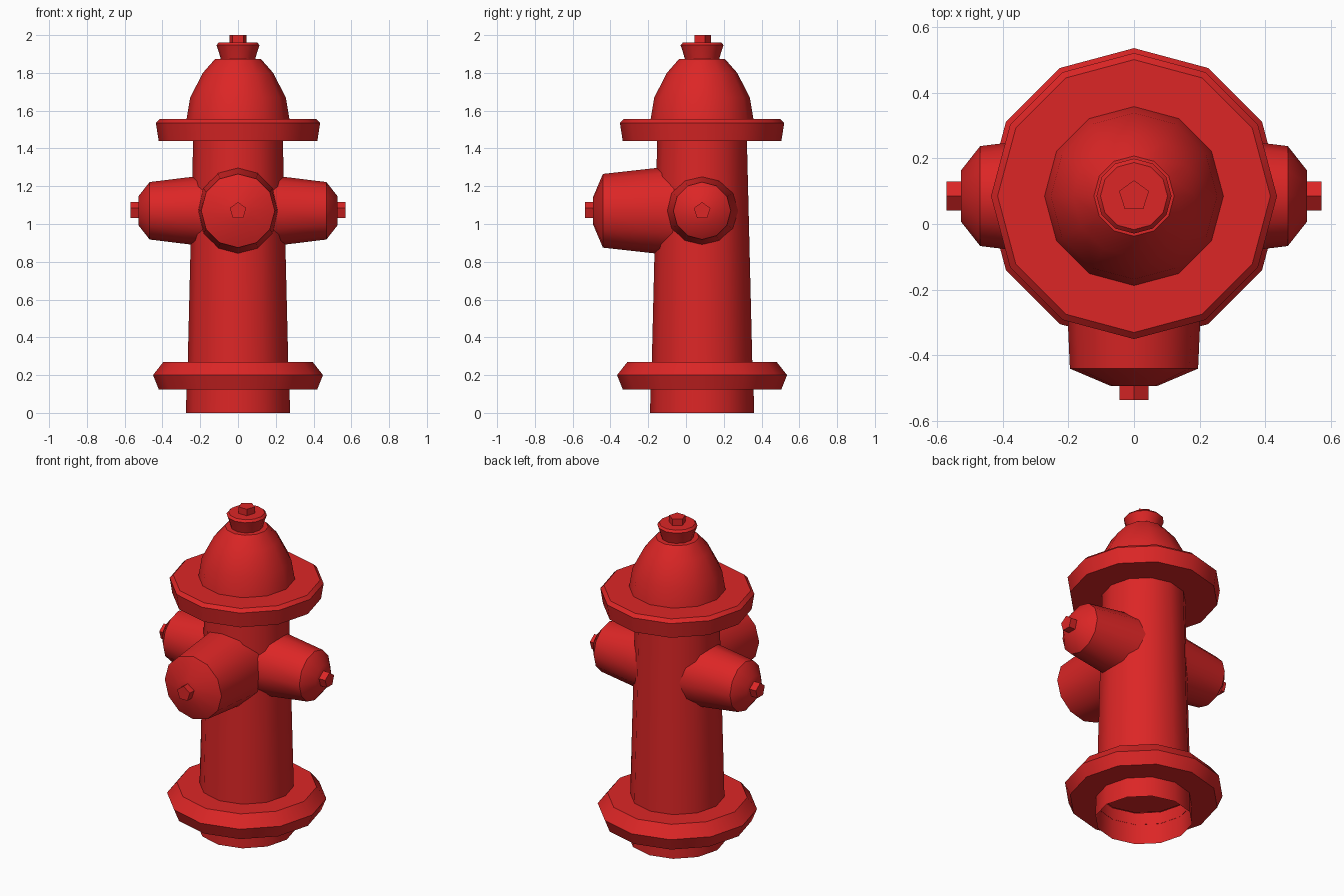
import bpy, bmesh, math
from mathutils import Matrix, Vector

if "Cube" in bpy.data.objects:
    bpy.data.objects.remove(bpy.data.objects["Cube"])

CY = 0.085      # y of the main axis
NZ = 1.07       # height of the outlets

red = bpy.data.materials.new("hydrant red")
red.diffuse_color = (0.716, 0.019, 0.019, 1)
red.use_nodes = True
red.node_tree.nodes["Principled BSDF"].inputs["Base Color"].default_value = red.diffuse_color


def lathe(name, rings, matrix, sides=12, bottom=False, top=False):
    """Turned part along local z; a ring is (z, r) or (z, rx, ry), one vertex on +y."""
    bm = bmesh.new()
    loops = []
    for ring in rings:
        z, rx, ry = ring[0], ring[1], ring[-1]
        loops.append([bm.verts.new((rx * math.cos(a), ry * math.sin(a), z))
                      for a in (math.pi / 2 + 2 * math.pi * i / sides for i in range(sides))])
    for lo, hi in zip(loops, loops[1:]):
        for i in range(sides):
            j = (i + 1) % sides
            bm.faces.new((lo[i], lo[j], hi[j], hi[i]))
    if bottom:
        bm.faces.new(loops[0][::-1])
    if top:
        bm.faces.new(loops[-1])
    bm.transform(matrix)
    me = bpy.data.meshes.new(name)
    bm.to_mesh(me)
    bm.free()
    me.materials.append(red)
    ob = bpy.data.objects.new(name, me)
    bpy.context.collection.objects.link(ob)
    bpy.ops.object.select_all(action='DESELECT')
    ob.select_set(True)
    bpy.context.view_layer.objects.active = ob
    bpy.ops.object.shade_smooth_by_angle(angle=math.radians(43))
    return ob


upright = Matrix.Translation((0, CY, 0))

# Barrel: open foot pipe, then the tapered body
lathe("foot_pipe", [(0, 0.275), (0.2, 0.272)], upright)
lathe("body", [(0.2, 0.268), (0.27, 0.266), (1.46, 0.237)], upright, bottom=True)

# Flanges
lathe("base_flange", [(0.125, 0.272), (0.125, 0.42), (0.2, 0.45), (0.27, 0.395), (0.27, 0.262)], upright)
lathe("top_flange", [(1.44, 0.235), (1.44, 0.42), (1.535, 0.435), (1.555, 0.415), (1.555, 0.265)], upright)

# Dome, collar and top nut
lathe("dome", [(1.55, 0.273), (1.67, 0.253), (1.8, 0.186), (1.873, 0.122)], upright, top=True)
lathe("dome_collar", [(1.87, 0.09), (1.912, 0.102), (1.947, 0.114), (1.96, 0.102)], upright, top=True)
lathe("top_nut", [(1.955, 0.048), (2.0, 0.048)], upright, sides=5, top=True)


# Outlets: local z points away from the barrel axis, local y points up
def outlet(name, turn, rings, nut_start, nut_end):
    m = (Matrix.Translation((0, CY, NZ)) @ Matrix.Rotation(math.radians(turn), 4, 'Z')
         @ Matrix.Rotation(math.radians(90), 4, 'X'))
    lathe(name, rings, m, top=True)
    lathe(name + "_nut", [(nut_start, 0.046), (nut_end, 0.046)], m, sides=5, top=True)


outlet("front_outlet", 0,
       [(0.06, 0.215, 0.248), (0.255, 0.207, 0.225), (0.525, 0.195), (0.578, 0.07)], 0.57, 0.62)
side = [(0.1, 0.197), (0.24, 0.18), (0.468, 0.152), (0.527, 0.077)]
outlet("right_outlet", 90, side, 0.52, 0.57)
outlet("left_outlet", -90, side, 0.52, 0.57)
